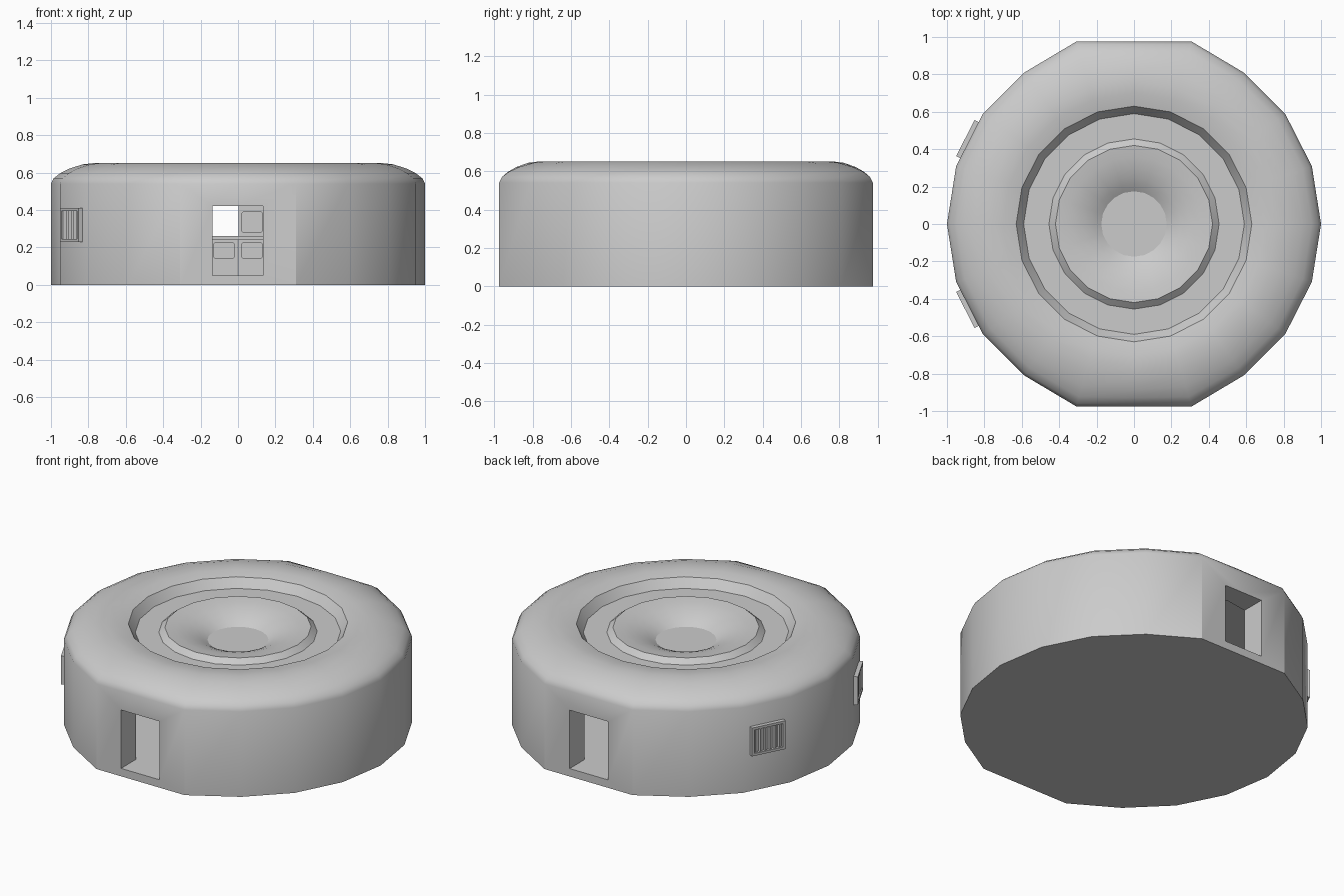
import bpy, bmesh
from math import sin, cos, radians
from mathutils import Matrix, Vector

if "Cube" in bpy.data.objects:
    bpy.data.objects.remove(bpy.data.objects["Cube"])

SIDES = 20


def finish(name, bm, angle=None):
    bmesh.ops.recalc_face_normals(bm, faces=bm.faces)
    me = bpy.data.meshes.new(name)
    bm.to_mesh(me)
    bm.free()
    ob = bpy.data.objects.new(name, me)
    bpy.context.collection.objects.link(ob)
    if angle:
        smooth(ob, angle)
    return ob


def activate(ob):
    bpy.ops.object.select_all(action='DESELECT')
    ob.select_set(True)
    bpy.context.view_layer.objects.active = ob


def smooth(ob, angle):
    activate(ob)
    bpy.ops.object.shade_smooth_by_angle(angle=radians(angle))


def lathe(profile, flatten=False):
    """Closed solid of revolution; optionally flattens the front and back walls."""
    bm = bmesh.new()
    rings = []
    for r, z in profile:
        ring = []
        for k in range(SIDES):
            a = radians(360 / SIDES * k)
            x, y = r * cos(a), r * sin(a)
            if flatten and k % 10 in (4, 5, 6):
                t = min(1, max(0, (r - 0.77) / 0.2))
                flat = 0.975 * r * (1 if y > 0 else -1)
                y += (flat - y) * t
            ring.append(bm.verts.new((x, y, z)))
        rings.append(ring)
    for a, b in zip(rings, rings[1:]):
        for k in range(SIDES):
            n = (k + 1) % SIDES
            bm.faces.new((a[k], a[n], b[n], b[k]))
    bm.faces.new(rings[0])
    bm.faces.new(rings[-1])
    return bm


def add_box(bm, lo, hi, mat=Matrix()):
    lo, hi = Vector(lo), Vector(hi)
    m = mat @ Matrix.Translation((lo + hi) / 2) @ Matrix.Diagonal((*(hi - lo), 1))
    return bmesh.ops.create_cube(bm, size=1, matrix=m)['verts']


def cut(ob, cutter):
    cutter.hide_render = True
    mod = ob.modifiers.new("cut", 'BOOLEAN')
    mod.operation = 'DIFFERENCE'
    mod.solver = 'EXACT'
    mod.object = cutter
    activate(ob)
    bpy.ops.object.modifier_apply(modifier=mod.name)
    bpy.data.objects.remove(cutter)


# Round shell: rounded shoulder, stepped roof, raised lip and flared bowl
shell = finish("shell", lathe([
    (1, 0), (1, 0.54), (0.985, 0.57), (0.95, 0.597), (0.90, 0.622),
    (0.83, 0.644), (0.76, 0.652), (0.70, 0.65), (0.63, 0.635), (0.59, 0.58),
    (0.455, 0.58), (0.42, 0.61), (0.36, 0.603), (0.30, 0.589),
    (0.25, 0.571), (0.21, 0.552), (0.175, 0.53)], flatten=True))

# Hollow room inside and the doorways at front and back
cut(shell, finish("room_cutter", lathe([(0.845, 0.05), (0.845, 0.46)])))
bm = bmesh.new()
add_box(bm, (-0.137, -1.2, 0.0501), (0.133, 1.2, 0.42))
cut(shell, finish("doorway_cutter", bm))
smooth(shell, 30)

# Louvred wall vents on the two left-hand facets
for label, deg in (("back", 153), ("front", 207)):
    m = Matrix.Rotation(radians(deg), 4, 'Z') @ Matrix.Translation((0.988, 0, 0.32))
    bm = bmesh.new()
    w, h, t, d = 0.108, 0.09, 0.016, 0.024
    add_box(bm, (-0.01, -w, -h), (0.004, w, h), m)
    for s in (-1, 1):
        e = sorted((s * w, s * (w - t)))
        add_box(bm, (-0.01, e[0], -h), (d, e[1], h), m)
        e = sorted((s * h, s * (h - t)))
        add_box(bm, (-0.01, -w + t, e[0]), (d, w - t, e[1]), m)
    for i in range(6):
        y = (i - 2.5) * 0.031
        slat = m @ Matrix.Translation((0.008, y, 0)) @ Matrix.Rotation(radians(25), 4, 'Z')
        add_box(bm, (-0.006, -0.009, -h + t), (0.008, 0.009, h - t), slat)
    finish(label + "_vent", bm)


# Stacked cabinets in the middle of the room with recessed fronts
def cabinet(name, lo, hi, opening):
    bm = bmesh.new()
    add_box(bm, lo, hi)
    ob = finish(name, bm)
    x0, x1, z0, z1 = opening
    bm = bmesh.new()
    for y in (lo[1], hi[1]):
        verts = add_box(bm, (x0, y - 0.04, z0), (x1, y + 0.04, z1))
        edges = {e for v in verts for e in v.link_edges
                 if abs(e.verts[0].co.y - e.verts[1].co.y) > 0.01}
        bmesh.ops.bevel(bm, geom=list(edges), offset=0.012, segments=3,
                        affect='EDGES', profile=0.5)
    cut(ob, finish(name + "_cutter", bm))
    smooth(ob, 35)


cabinet("lower_left_cabinet", (-0.15, -0.1, 0.05), (-0.003, 0.1, 0.24),
        (-0.13, -0.02, 0.14, 0.225))
cabinet("lower_right_cabinet", (0.003, -0.1, 0.05), (0.15, 0.1, 0.24),
        (0.02, 0.13, 0.14, 0.225))
cabinet("upper_right_cabinet", (0.003, -0.1, 0.26), (0.15, 0.1, 0.45),
        (0.02, 0.13, 0.28, 0.39))
bm = bmesh.new()
add_box(bm, (-0.16, -0.11, 0.24), (0.16, 0.11, 0.26))
finish("cabinet_shelf", bm)
